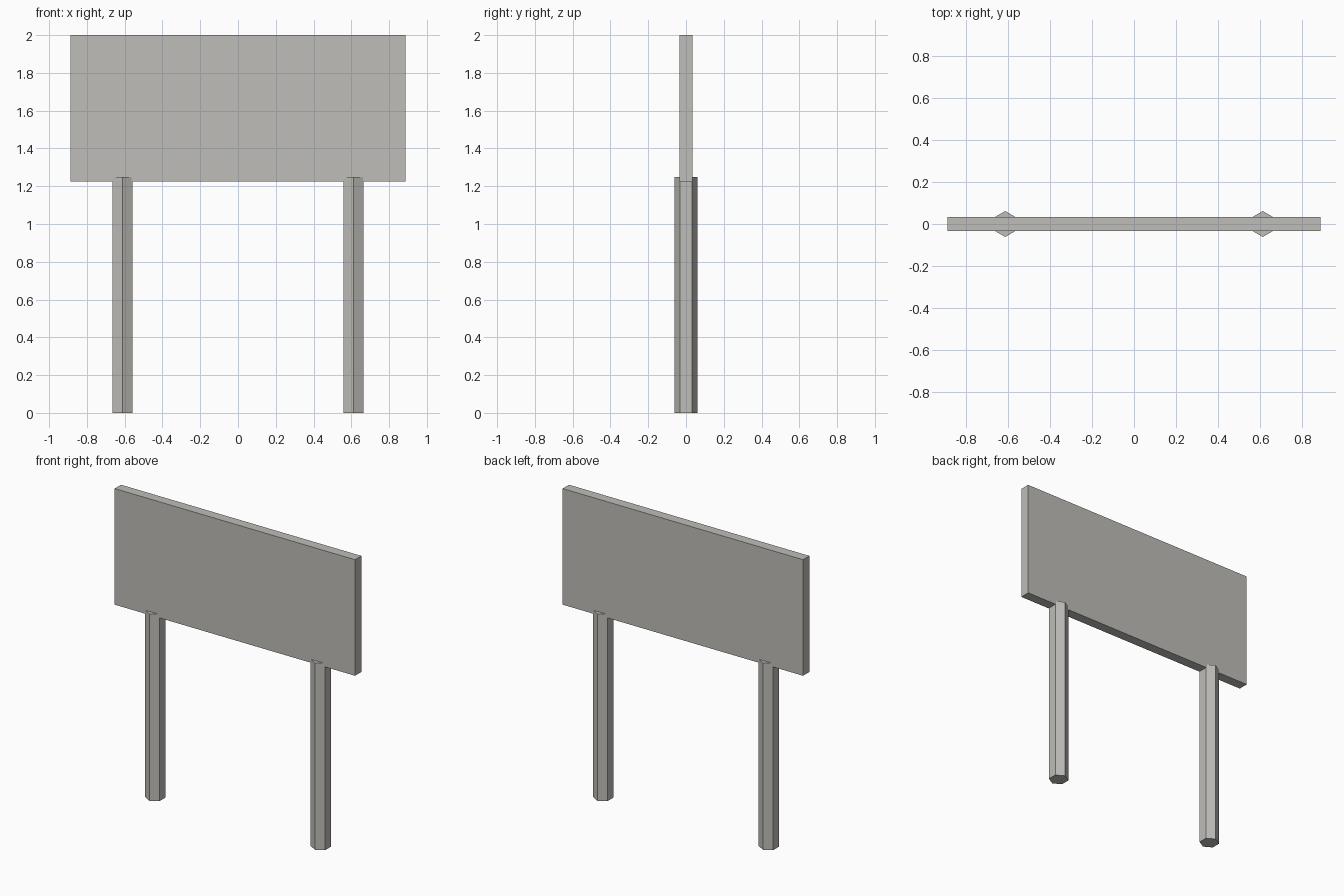
import bpy
import math

default_cube = bpy.data.objects.get("Cube")
if default_cube:
    bpy.data.objects.remove(default_cube, do_unlink=True)

# One warm grey for the whole sign
grey = bpy.data.materials.new("warm_grey")
grey.use_nodes = True
colour = (0.52, 0.51, 0.48, 1.0)
grey.diffuse_color = colour
grey.node_tree.nodes["Principled BSDF"].inputs["Base Color"].default_value = colour

PANEL_WIDTH, PANEL_DEPTH = 1.775, 0.067
PANEL_BOTTOM, PANEL_TOP = 1.225, 2.0
POST_RADIUS, POST_HEIGHT, POST_X = 0.0615, 1.248, 0.612


def finish(name):
    obj = bpy.context.object
    obj.name = name
    obj.data.name = name
    obj.data.materials.append(grey)
    bpy.ops.object.transform_apply(location=False, rotation=True, scale=True)


# Flat board
bpy.ops.mesh.primitive_cube_add(size=1, location=(0, 0, (PANEL_BOTTOM + PANEL_TOP) / 2))
bpy.context.object.scale = (PANEL_WIDTH, PANEL_DEPTH, PANEL_TOP - PANEL_BOTTOM)
finish("sign_panel")

# Hexagonal posts, with an edge facing front and back
for side, x in (("left", POST_X), ("right", -POST_X)):
    bpy.ops.mesh.primitive_cylinder_add(vertices=6, radius=POST_RADIUS, depth=POST_HEIGHT,
                                        location=(x, 0, POST_HEIGHT / 2))
    finish(side + "_post")
